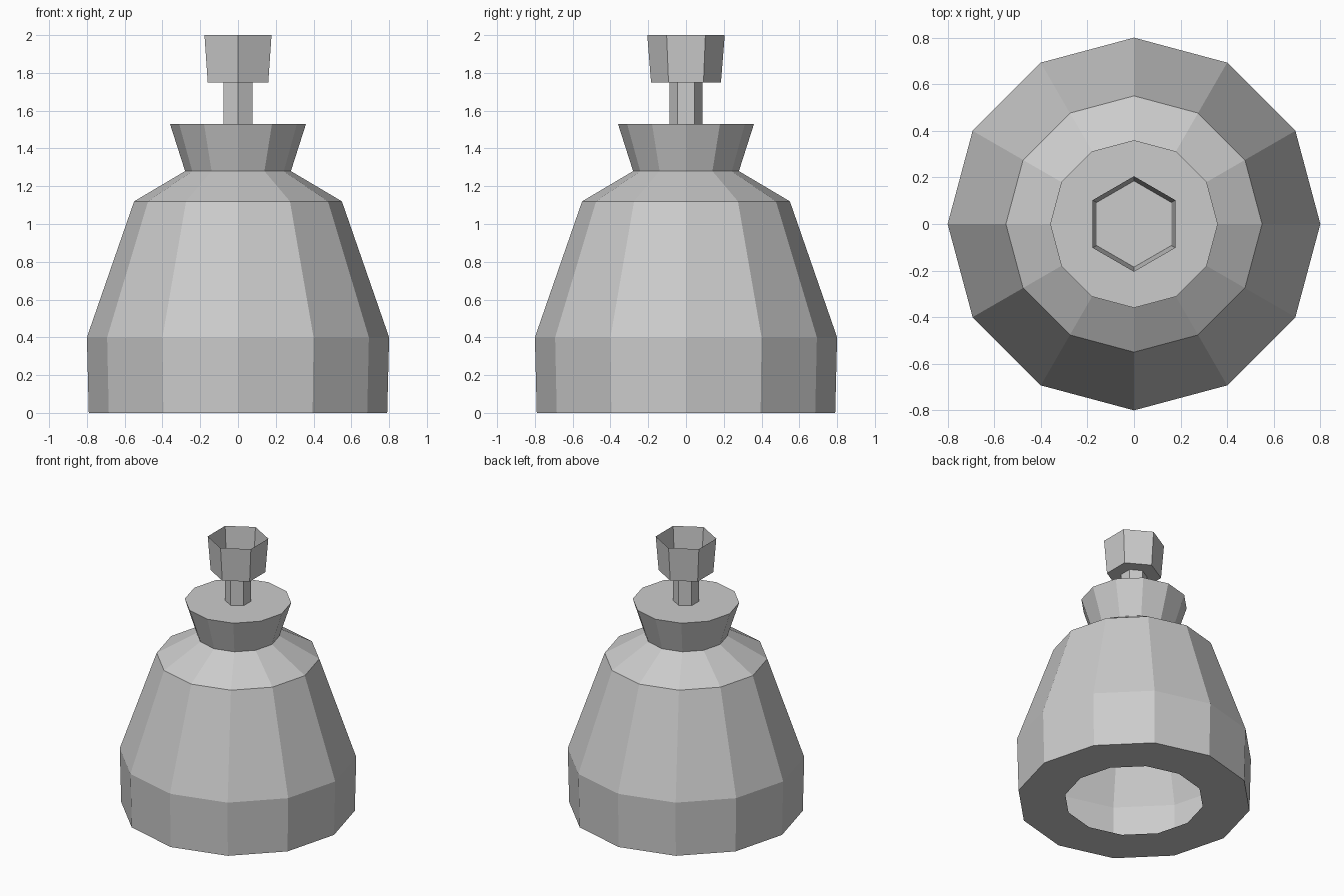
import bpy
import bmesh
from math import cos, sin, tau

if "Cube" in bpy.data.objects:
    bpy.data.objects.remove(bpy.data.objects["Cube"])


def lathe(name, profile, sides, turn=0.0, cap_first=False, cap_last=False):
    """Flat-faced thin shell from (radius, height) rings."""
    bm = bmesh.new()
    rings = []
    for r, z in profile:
        angles = [turn + tau * i / sides for i in range(sides)]
        rings.append([bm.verts.new((r * cos(a), r * sin(a), z)) for a in angles])
    for low, high in zip(rings, rings[1:]):
        for i in range(sides):
            j = (i + 1) % sides
            bm.faces.new((low[i], low[j], high[j], high[i]))
    if cap_first:
        bm.faces.new(rings[0][::-1])
    if cap_last:
        bm.faces.new(rings[-1])
    mesh = bpy.data.meshes.new(name)
    bm.to_mesh(mesh)
    bm.free()
    obj = bpy.data.objects.new(name, mesh)
    bpy.context.collection.objects.link(obj)
    return obj


# Hollow body: inward base rim, walls, shoulder, flared neck and flat top
lathe("body", [(0.47, 0), (0.79, 0), (0.80, 0.40), (0.55, 1.12),
               (0.28, 1.28), (0.36, 1.53)], 12, cap_last=True)

# Hexagonal stem rising from the neck
lathe("stem", [(0.088, 1.53), (0.088, 1.75)], 6, turn=tau / 4)

# Open hexagonal cup on the stem
lathe("cup", [(0.185, 1.75), (0.205, 2.0)], 6, turn=tau / 4, cap_first=True)
